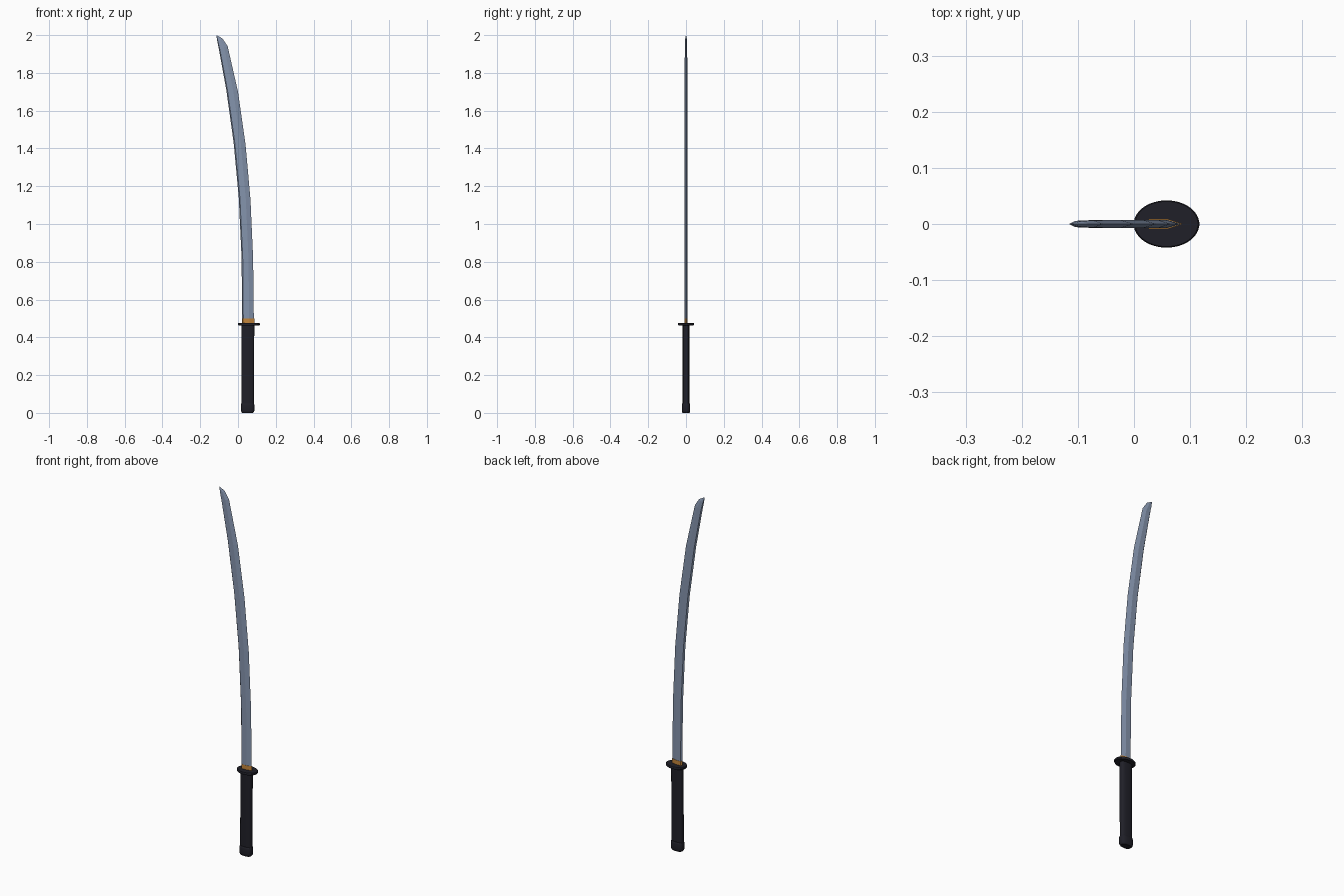
import bpy, bmesh, math

if "Cube" in bpy.data.objects:
    bpy.data.objects.remove(bpy.data.objects["Cube"])


def material(name, color):
    m = bpy.data.materials.new(name)
    m.diffuse_color = (*color, 1)
    m.use_nodes = True
    m.node_tree.nodes["Principled BSDF"].inputs["Base Color"].default_value = m.diffuse_color
    return m


steel = material("blue steel", (0.235, 0.297, 0.42))
black = material("dark wrap", (0.014, 0.014, 0.021))
gold = material("brass", (0.55, 0.24, 0.045))


def loft(name, rings, mat, smooth=None):
    """Skin a list of equal-length point rings and cap both ends."""
    bm = bmesh.new()
    vs = [[bm.verts.new(p) for p in r] for r in rings]
    n = len(vs[0])
    for a, b in zip(vs, vs[1:]):
        for i in range(n):
            j = (i + 1) % n
            bm.faces.new((a[i], a[j], b[j], b[i]))
    bm.faces.new(vs[0][::-1])
    bm.faces.new(vs[-1])
    bmesh.ops.remove_doubles(bm, verts=bm.verts, dist=1e-5)
    bmesh.ops.recalc_face_normals(bm, faces=bm.faces)
    me = bpy.data.meshes.new(name)
    bm.to_mesh(me)
    bm.free()
    me.materials.append(mat)
    ob = bpy.data.objects.new(name, me)
    bpy.context.collection.objects.link(ob)
    if smooth:
        bpy.context.view_layer.objects.active = ob
        ob.select_set(True)
        bpy.ops.object.shade_smooth_by_angle(angle=math.radians(smooth))
        ob.select_set(False)
    return ob


def oval(cx, z, rx, ry, n=24, power=1.0):
    """Oval ring; power below 1 makes it boxier."""
    pts = []
    for i in range(n):
        t = math.tau * (i + 0.5) / n
        c, s = math.cos(t), math.sin(t)
        pts.append((cx + rx * math.copysign(abs(c) ** power, c),
                    ry * math.copysign(abs(s) ** power, s), z))
    return pts


def blade_ring(spine, edge, t):
    """Six-sided section: spine ridge, thick back, flat, ground cutting edge."""
    def at(f, y):
        return (spine[0] + (edge[0] - spine[0]) * f, y,
                spine[1] + (edge[1] - spine[1]) * f)
    return [at(0, 0), at(.1, -t), at(.6, -t), at(1, 0), at(.6, t), at(.1, t)]


# Blade: spine point, cutting edge point, half thickness
stations = [
    ((0.022, 0.476), (0.084, 0.476), .0075),
    ((0.019, 0.82), (0.080, 0.82), .0075),
    ((0.004, 1.14), (0.066, 1.13), .0075),
    ((-0.023, 1.43), (0.040, 1.42), .0075),
    ((-0.062, 1.71), (0.000, 1.70), .0070),
    ((-0.101, 1.925), (-0.055, 1.942), .0065),
    ((-0.109, 1.965), (-0.082, 1.982), .005),
    ((-0.115, 2.0), (-0.112, 1.999), .0005),
]
loft("blade", [blade_ring(*s) for s in stations], steel)

# Brass collar hugging the blade base
loft("collar", [blade_ring((0.020, z), (0.087, z), .0088) for z in (0.47, 0.50)], gold)

# Oval guard
loft("guard", [oval(0.058, z, r, r * 0.72, 40) for z, r in
               ((0.463, 0.056), (0.466, 0.0585), (0.473, 0.0585), (0.476, 0.056))],
     black, 30)

# Grip
loft("grip", [oval(0.051 + 0.002 * k, 0.04 + 0.425 * k, 0.0335, 0.0175, 24, 0.7)
              for k in (0, 0.5, 1)], black, 40)

# Pommel cap with rounded bottom
loft("pommel", [oval(0.051, z, 0.036 * s, 0.0225 * s, 24, 0.7) for z, s in
                ((0, 0.8), (0.005, 0.93), (0.013, 1), (0.042, 1), (0.049, 0.94), (0.051, 0.85))],
     black, 40)
